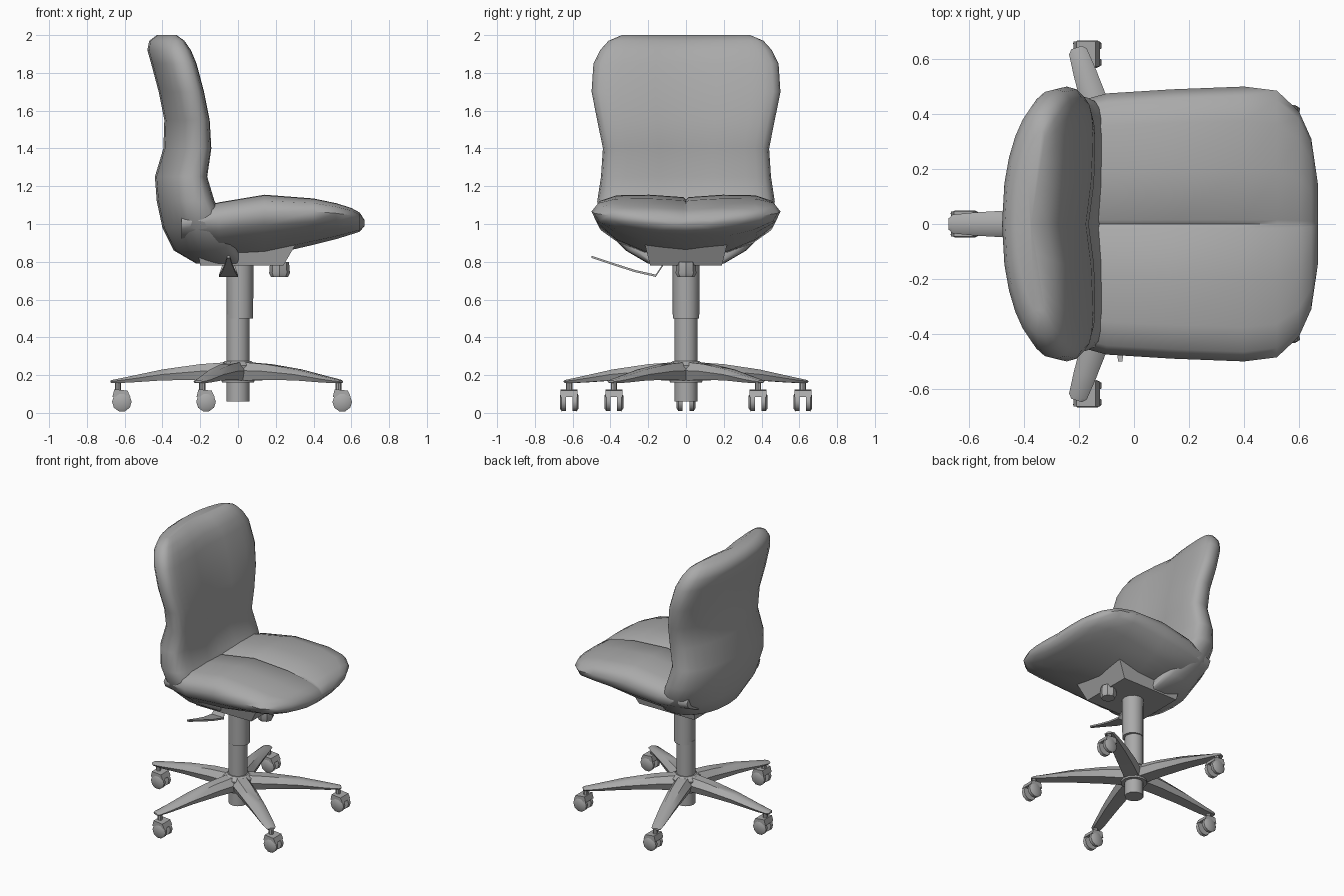
import bpy, bmesh, math
from mathutils import Vector, Matrix

cube = bpy.data.objects.get("Cube")
if cube:
    bpy.data.objects.remove(cube)

grey = bpy.data.materials.new("mid_grey")
grey.use_nodes = True
grey.diffuse_color = (0.4, 0.4, 0.4, 1)
grey.node_tree.nodes["Principled BSDF"].inputs["Base Color"].default_value = (0.4, 0.4, 0.4, 1)


def finish(name, bm, angle=40):
    bmesh.ops.recalc_face_normals(bm, faces=bm.faces)
    mesh = bpy.data.meshes.new(name)
    bm.to_mesh(mesh)
    bm.free()
    mesh.materials.append(grey)
    obj = bpy.data.objects.new(name, mesh)
    bpy.context.collection.objects.link(obj)
    bpy.ops.object.select_all(action='DESELECT')
    obj.select_set(True)
    bpy.context.view_layer.objects.active = obj
    bpy.ops.object.shade_smooth_by_angle(angle=math.radians(angle))
    return obj


def loft(name, rings, angle=40, matrix=Matrix()):
    """Skin closed rings of points and cap both ends."""
    bm = bmesh.new()
    loops = [[bm.verts.new(matrix @ Vector(p)) for p in ring] for ring in rings]
    n = len(loops[0])
    for a, b in zip(loops, loops[1:]):
        for i in range(n):
            j = (i + 1) % n
            bm.faces.new((a[i], a[j], b[j], b[i]))
    bm.faces.new(loops[0])
    bm.faces.new(loops[-1])
    return finish(name, bm, angle)


def disc_rings(sections, centre=(0, 0), sides=12):
    """Rings around a vertical axis from (z, radius) pairs."""
    return [[(centre[0] + r * math.cos(math.tau * i / sides),
              centre[1] + r * math.sin(math.tau * i / sides), z)
             for i in range(sides)] for z, r in sections]


def signed_power(v, p):
    return math.copysign(abs(v) ** p, v)


# Backrest: stacked rounded sections, bent forward at the sides
def back_ring(z, w, rear, front, sides=28):
    ring = []
    for i in range(sides):
        a = math.tau * i / sides
        y = signed_power(math.sin(a), 0.75)
        x = signed_power(math.cos(a), 0.75)
        crease = 0.015 if abs(y) < 0.05 and x > 0 else 0
        ring.append(((front + rear) / 2 + x * (front - rear) / 2
                     + 0.06 * y * y - crease, y * w, z))
    return ring


back_sections = [
    (0.79, 0.20, -0.22, 0.00), (0.86, 0.32, -0.34, 0.00),
    (0.98, 0.44, -0.40, -0.05), (1.12, 0.47, -0.43, -0.13),
    (1.25, 0.45, -0.44, -0.17), (1.40, 0.44, -0.395, -0.15),
    (1.55, 0.47, -0.39, -0.16), (1.70, 0.50, -0.42, -0.19),
    (1.85, 0.49, -0.46, -0.23), (1.92, 0.455, -0.48, -0.26),
    (1.97, 0.41, -0.47, -0.30), (2.00, 0.34, -0.43, -0.36)]
loft("backrest", [back_ring(*s) for s in back_sections], 60)

# Seat cushion: sections along its depth, with a shallow centre seam
half_section = [(0.03, 0.96), (0.4, 1.0), (0.75, 0.99), (0.93, 0.9), (1.0, 0.72),
                (0.95, 0.5), (0.75, 0.27), (0.45, 0.08)]


def seat_ring(x, w, low, high):
    right = [(0, 0.92)] + half_section + [(0, 0)]
    left = [(-y, z) for y, z in reversed(half_section)]
    return [(x, y * w, low + z * (high - low)) for y, z in right + left]


seat_sections = [
    (-0.30, 0.42, 0.88, 1.06), (-0.10, 0.475, 0.82, 1.115),
    (0.14, 0.49, 0.83, 1.155), (0.40, 0.50, 0.89, 1.135),
    (0.52, 0.485, 0.92, 1.11), (0.60, 0.41, 0.945, 1.085),
    (0.645, 0.31, 0.96, 1.06), (0.67, 0.14, 0.99, 1.02)]
loft("seat_cushion", [seat_ring(*s) for s in seat_sections], 60)

# Tilt mechanism under the seat
def slab(z, x0, x1, w):
    return [(x0, -w, z), (x1, -w, z), (x1, w, z), (x0, w, z)]


loft("tilt_mechanism", [slab(0.78, -0.2, 0.24, 0.19), slab(0.90, -0.22, 0.31, 0.22)])
loft("tension_knob", disc_rings([(0.72, 0.045), (0.74, 0.055), (0.80, 0.05)], (0.22, 0), 8))

# Height lever: a thin blade reaching out to the right-hand side
lever_path = [(-0.12, 0.78, 0.03), (-0.16, 0.72, 0.05), (-0.27, 0.745, 0.035),
              (-0.38, 0.78, 0.02), (-0.50, 0.82, 0.008)]
loft("height_lever", [[(-0.05 - w, y, z), (-0.05 + w, y, z),
                       (-0.05 + w, y, z + 0.012), (-0.05 - w, y, z + 0.012)]
                      for y, z, w in lever_path])

# Gas column and its sleeve
loft("gas_column", disc_rings([(0.06, 0.062), (0.52, 0.062)]))
loft("column_sleeve", disc_rings([(0.50, 0.07), (0.79, 0.072)], (0.01, 0)))
loft("base_hub", disc_rings([(0.16, 0.085), (0.25, 0.10), (0.275, 0.07)]))

# Five-star base: arched tapering legs (radius, half width, bottom, top)
leg_sections = [(0.03, 0.065, 0.17, 0.27), (0.20, 0.062, 0.175, 0.258),
                (0.40, 0.053, 0.172, 0.23), (0.58, 0.042, 0.16, 0.192),
                (0.66, 0.034, 0.158, 0.176), (0.675, 0.02, 0.16, 0.172)]


def leg_ring(r, w, low, high):
    mid = low + (high - low) * 0.55
    return [(r, -w * 0.75, low), (r, -w, mid), (r, -w * 0.5, high),
            (r, w * 0.5, high), (r, w, mid), (r, w * 0.75, low)]


def wheel_ring(cx, y, r, sides=10):
    return [(cx + r * math.cos(math.tau * i / sides), y,
             0.058 + r * math.sin(math.tau * i / sides)) for i in range(sides)]


for k in range(5):
    angle = math.pi + k * math.tau / 5
    loft(f"base_leg_{k + 1}", [leg_ring(*s) for s in leg_sections],
         matrix=Matrix.Rotation(angle, 4, 'Z'))
    # Twin-wheel caster below the leg tip
    cx, cy = 0.645 * math.cos(angle) + 0.03, 0.65 * math.sin(angle)
    loft(f"caster_stem_{k + 1}", disc_rings([(0.09, 0.016), (0.17, 0.016)], (cx - 0.02, cy), 8))
    loft(f"caster_hood_{k + 1}", [
        [(cx + dx, cy + side * 0.045, z) for dx, z in
         ((-0.05, 0.085), (0.045, 0.085), (0.03, 0.118), (-0.04, 0.125))]
        for side in (-1, 1)])
    for side, label in ((-1, "right"), (1, "left")):
        loft(f"caster_wheel_{label}_{k + 1}",
             [wheel_ring(cx, cy + side * 0.018, 0.05),
              wheel_ring(cx, cy + side * 0.04, 0.052),
              wheel_ring(cx, cy + side * 0.05, 0.035)])
